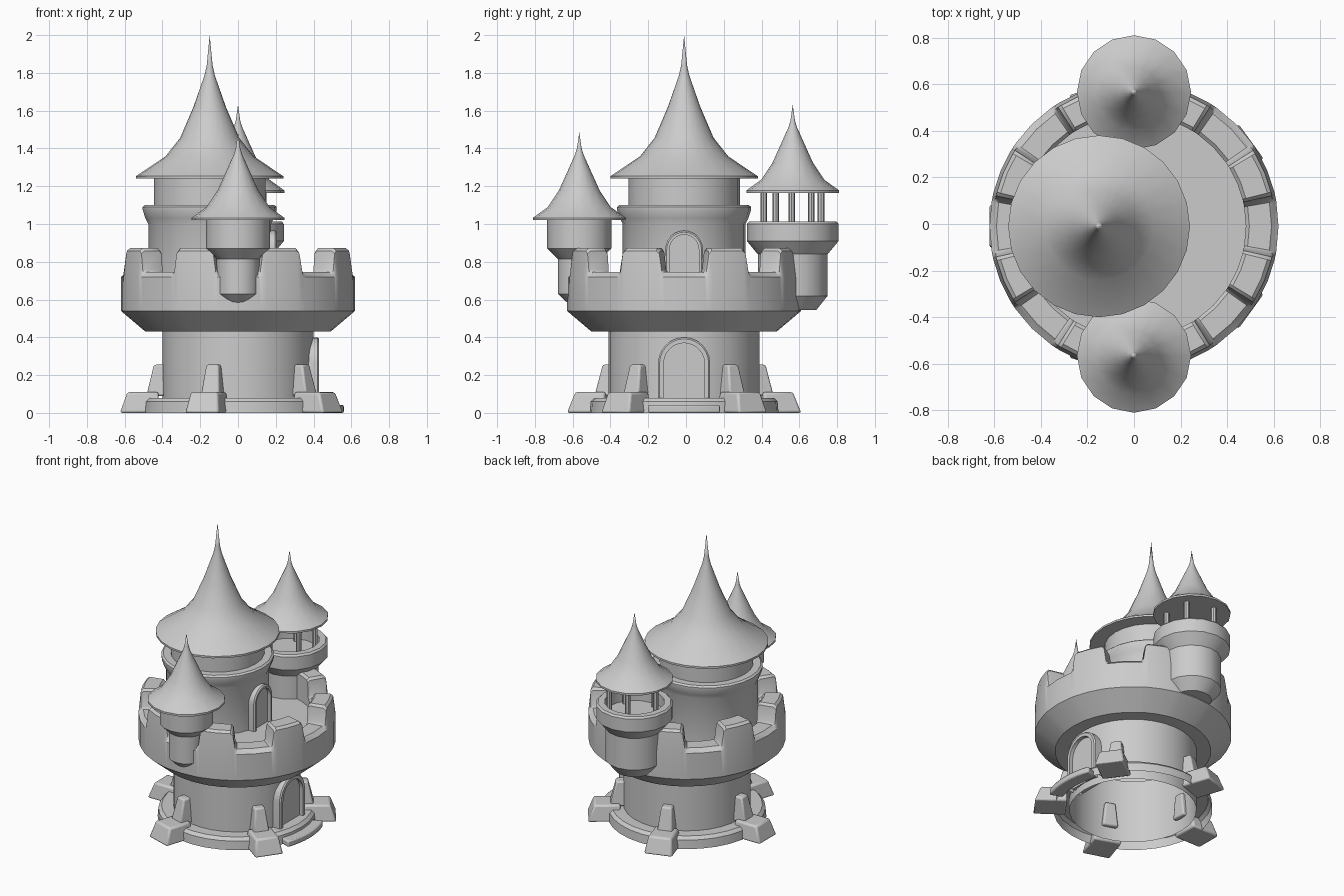
import bpy, bmesh
from math import sin, cos, pi, radians, tau

if "Cube" in bpy.data.objects:
    bpy.data.objects.remove(bpy.data.objects["Cube"])

STONE = (0.6, 0.6, 0.6, 1)
stone = bpy.data.materials.new("grey stone")
stone.use_nodes = True
stone.diffuse_color = STONE
stone.node_tree.nodes["Principled BSDF"].inputs["Base Color"].default_value = STONE
CY = -0.01          # y of the keep axis
KEEP_X = -0.15      # x of the upper tower axis


def loft(name, rings, wrap_rings=False, wrap_section=True, cap=False, bevel=0):
    """Skin a list of equal-length point rings."""
    bm = bmesh.new()
    vs = [[bm.verts.new(p) for p in ring] for ring in rings]
    n, m = len(vs), len(vs[0])
    for i in range(n if wrap_rings else n - 1):
        a, b = vs[i], vs[(i + 1) % n]
        for j in range(m if wrap_section else m - 1):
            k = (j + 1) % m
            bm.faces.new((a[j], a[k], b[k], b[j]))
    if cap:
        bm.faces.new(vs[0])
        bm.faces.new(vs[-1])
    bmesh.ops.remove_doubles(bm, verts=bm.verts, dist=1e-5)
    bmesh.ops.recalc_face_normals(bm, faces=bm.faces)
    me = bpy.data.meshes.new(name)
    bm.to_mesh(me)
    bm.free()
    me.materials.append(stone)
    ob = bpy.data.objects.new(name, me)
    bpy.context.collection.objects.link(ob)
    if bevel:
        mod = ob.modifiers.new("soft edges", 'BEVEL')
        mod.width, mod.segments = bevel, 2
    bpy.ops.object.select_all(action='DESELECT')
    ob.select_set(True)
    bpy.context.view_layer.objects.active = ob
    bpy.ops.object.shade_smooth_by_angle(angle=radians(35))
    return ob


def polar(r, a, z, x=0, y=CY):
    return (x + r * cos(a), y + r * sin(a), z)


def lathe(name, profile, sides, x=0, y=CY):
    return loft(name, [[polar(r, tau * i / sides, z, x, y) for i in range(sides)]
                       for r, z in profile])


def roof(name, shape, radius, eave, height, sides, x, y):
    """Bell-shaped spire: shape gives radius and height fractions."""
    prof = [(0, eave), (radius, eave), (radius, eave + 0.013)]
    prof += [(radius * r, eave + height * h) for r, h in shape]
    return lathe(name, prof, sides, x, y)


def doorway(name, x, y, r, z_foot, z_spring, depth, band):
    """Arched door panel with a raised, stepped frame facing +x."""
    def arch(rad, px):
        pts = [(px, y - rad, z_foot)]
        pts += [(px, y - rad * cos(pi * i / 12), z_spring + rad * sin(pi * i / 12))
                for i in range(13)]
        return pts + [(px, y + rad, z_foot)]
    back, front = x - 0.08, x + depth
    strips = [arch(r, back), arch(r, front - 0.008), arch(r - 0.008, front),
              arch(r - band, front), arch(r - band, back)]
    loft(name + "_frame", strips, wrap_rings=True, wrap_section=False)
    loft(name + "_panel", [arch(r - band, back), arch(r - band, x + 0.005)], cap=True)


# Lower keep and base ring, open underneath
lathe("keep_wall", [(0.40, 0), (0.40, 0.44)], 32)
lathe("base_ring", [(0.50, 0), (0.495, 0.06), (0.475, 0.08), (0.40, 0.08)], 32)

# Parapet: section swept round, its top height following the battlements
LOW, HIGH = 0.745, 0.872
steps = [(-10, LOW), (0, LOW), (10, LOW), (11.2, LOW + 0.015), (12.5, HIGH - 0.015),
         (14, HIGH), (22.5, HIGH), (31, HIGH), (32.5, HIGH - 0.015), (33.8, LOW + 0.015)]
sections = []
for k in range(8):
    for deg, h in steps:
        a = radians(45 * k + deg)
        prof = [(0.48, 0.68), (0.48, h - 0.015), (0.495, h), (0.59, h), (0.606, h - 0.015),
                (0.62, 0.72), (0.62, 0.54), (0.49, 0.43), (0.40, 0.43)]
        sections.append([polar(r, a, z) for r, z in prof])
loft("parapet", sections, wrap_rings=True, wrap_section=False)
lathe("terrace_floor", [(0.485, 0.68), (0, 0.68)], 32)

# Buttresses: a wide foot and a narrow tapering fin
for i in range(5):
    a = radians(36 + 72 * i)

    def block(r0, r1, w, z):
        return [(r * cos(a) - t * sin(a), CY + r * sin(a) + t * cos(a), z)
                for r, t in ((r0, -w), (r1, -w), (r1, w), (r0, w))]
    loft("buttress_foot", [block(0.42, 0.625, 0.094, 0), block(0.42, 0.585, 0.075, 0.11)],
         cap=True, bevel=0.012)
    loft("buttress_fin", [block(0.37, 0.485, 0.052, 0.09), block(0.37, 0.445, 0.034, 0.255)],
         cap=True, bevel=0.01)

# Curved doorstep
step = [(0.47, 0), (0.56, 0), (0.56, 0.042), (0.47, 0.042)]
loft("doorstep", [[polar(r, radians(d), z) for r, z in step] for d in range(-20, 21, 5)],
     cap=True, bevel=0.008)

doorway("lower_door", 0.40, CY, 0.138, 0.05, 0.262, 0.03, 0.03)
doorway("upper_door", KEEP_X + 0.325, CY, 0.10, 0.67, 0.865, 0.03, 0.022)

# Upper tower
lathe("upper_tower", [(0.325, 0.67), (0.325, 1.0), (0.34, 1.03), (0.355, 1.075), (0.355, 1.09),
                      (0.343, 1.1), (0.295, 1.1), (0.295, 1.245)], 24, KEEP_X)
roof("main_roof", [(0.6, 0.155), (0.4, 0.285), (0.22, 0.5), (0.07, 0.72), (0.04, 0.79), (0, 1)],
     0.39, 1.24, 0.76, 24, KEEP_X, CY)

# Closed turret at the front
TURRET_Y = 0.565
small = [(0.68, 0.15), (0.44, 0.34), (0.26, 0.55), (0.09, 0.75), (0.05, 0.82), (0, 1)]
lathe("front_turret", [(0, 0.58), (0.06, 0.58), (0.113, 0.63), (0.113, 0.815), (0.17, 0.87),
                       (0.17, 1.025)], 16, 0, -TURRET_Y)
roof("front_turret_roof", small, 0.245, 1.02, 0.465, 16, 0, -TURRET_Y)

# Open lookout turret at the back
lathe("back_turret", [(0, 0.545), (0.125, 0.545), (0.185, 0.62), (0.185, 0.84), (0.243, 0.91),
                      (0.243, 1.0), (0.232, 1.012), (0.19, 1.012), (0.19, 0.93), (0, 0.93)],
      16, 0, TURRET_Y)
for i in range(5):
    a = radians(110 + 72 * i)
    px, py, _ = polar(0.16, a, 0, 0, TURRET_Y)
    lathe("lookout_pillar", [(0.018, 0.92), (0.018, 1.17)], 8, px, py)
roof("back_turret_roof", small, 0.245, 1.165, 0.465, 16, 0, TURRET_Y)
